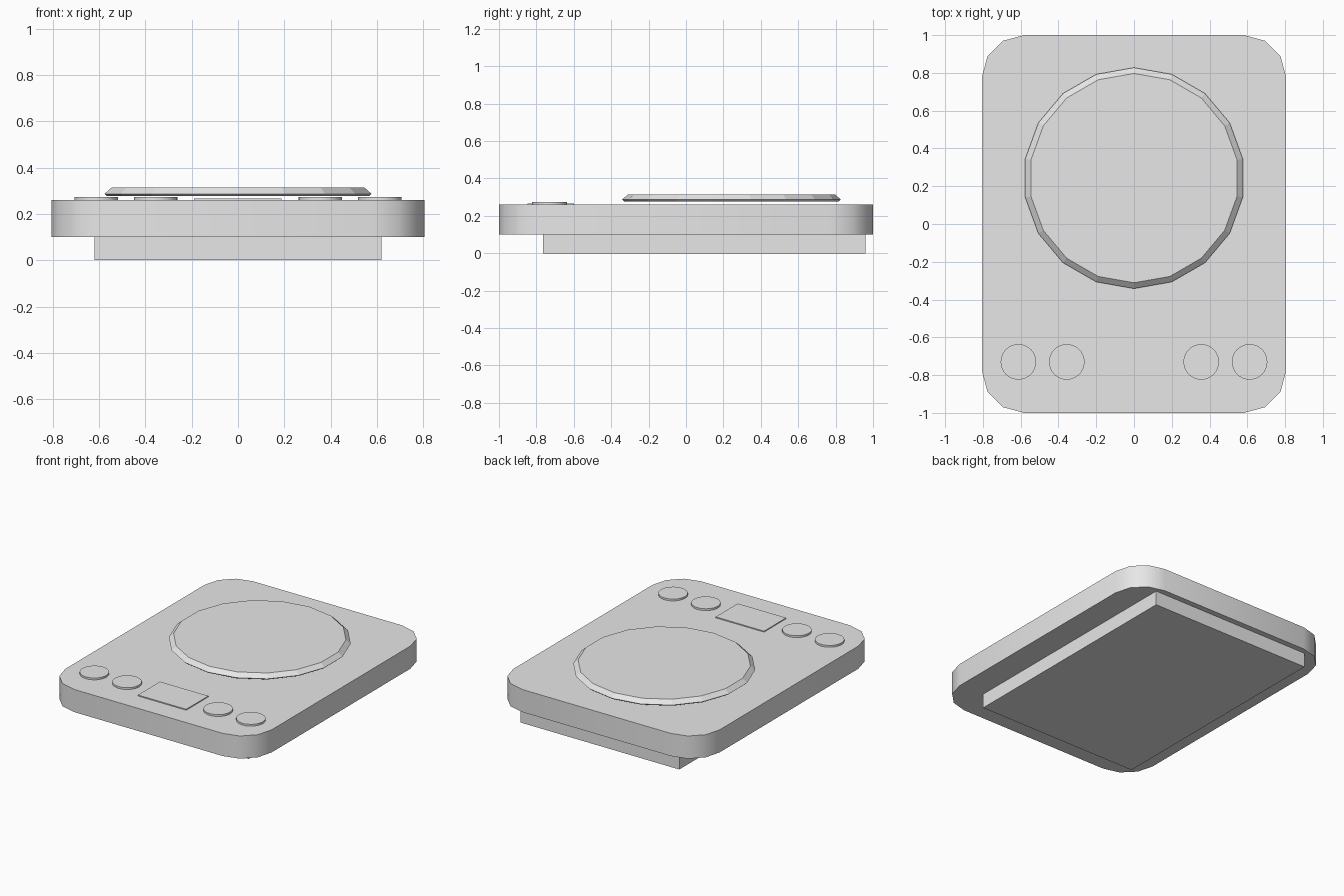
import bpy, bmesh
from math import sin, cos, pi, radians

cube = bpy.data.objects.get("Cube")
if cube:
    bpy.data.objects.remove(cube, do_unlink=True)

grey = bpy.data.materials.new("light_grey")
grey.use_nodes = True
colour = (0.8, 0.8, 0.8, 1)
grey.diffuse_color = colour
grey.node_tree.nodes["Principled BSDF"].inputs["Base Color"].default_value = colour


def loft(name, rings, smooth=None):
    """Closed solid through a stack of equal-length outline rings."""
    bm = bmesh.new()
    loops = [[bm.verts.new(p) for p in ring] for ring in rings]
    count = len(loops[0])
    for low, high in zip(loops, loops[1:]):
        for i in range(count):
            j = (i + 1) % count
            bm.faces.new((low[i], low[j], high[j], high[i]))
    bm.faces.new(loops[0][::-1])
    bm.faces.new(loops[-1])
    mesh = bpy.data.meshes.new(name)
    bm.to_mesh(mesh)
    bm.free()
    mesh.materials.append(grey)
    obj = bpy.data.objects.new(name, mesh)
    bpy.context.collection.objects.link(obj)
    if smooth:
        bpy.ops.object.select_all(action='DESELECT')
        obj.select_set(True)
        bpy.context.view_layer.objects.active = obj
        bpy.ops.object.shade_smooth_by_angle(angle=radians(smooth))
    return obj


def circle(x, y, z, r, sides):
    return [(x + r * sin(-2 * pi * i / sides), y + r * cos(2 * pi * i / sides), z)
            for i in range(sides)]


def rectangle(x0, x1, y0, y1, z):
    return [(x0, y0, z), (x1, y0, z), (x1, y1, z), (x0, y1, z)]


def rounded(hx, hy, r, z, segments=3):
    ring = []
    for quarter, (sx, sy) in enumerate([(1, 1), (-1, 1), (-1, -1), (1, -1)]):
        for k in range(segments + 1):
            a = (quarter + k / segments) * pi / 2
            ring.append((sx * (hx - r) + r * cos(a), sy * (hy - r) + r * sin(a), z))
    return ring


# Underside plinth and rounded main body
loft("base", [rectangle(-0.62, 0.62, -0.765, 0.96, z) for z in (0, 0.1)])
loft("body", [rounded(0.806, 1.0, 0.225, z) for z in (0.1, 0.26)], smooth=35)

# Weighing plate, held just above the body
plate = [(0.575, 0.278), (0.585, 0.287), (0.554, 0.314)]
loft("weighing_plate", [circle(0, 0.243, z, r, 18) for r, z in plate])

# Display panel and the four buttons beside it
loft("display", [rectangle(-0.19, 0.188, -0.847, -0.6, z) for z in (0.26, 0.267)])
for side, s in (("left", 1), ("right", -1)):
    for place, x in (("inner", 0.356), ("outer", 0.612)):
        loft(f"{side}_{place}_button",
             [circle(s * x, -0.73, z, 0.094, 32) for z in (0.26, 0.273)], smooth=35)
